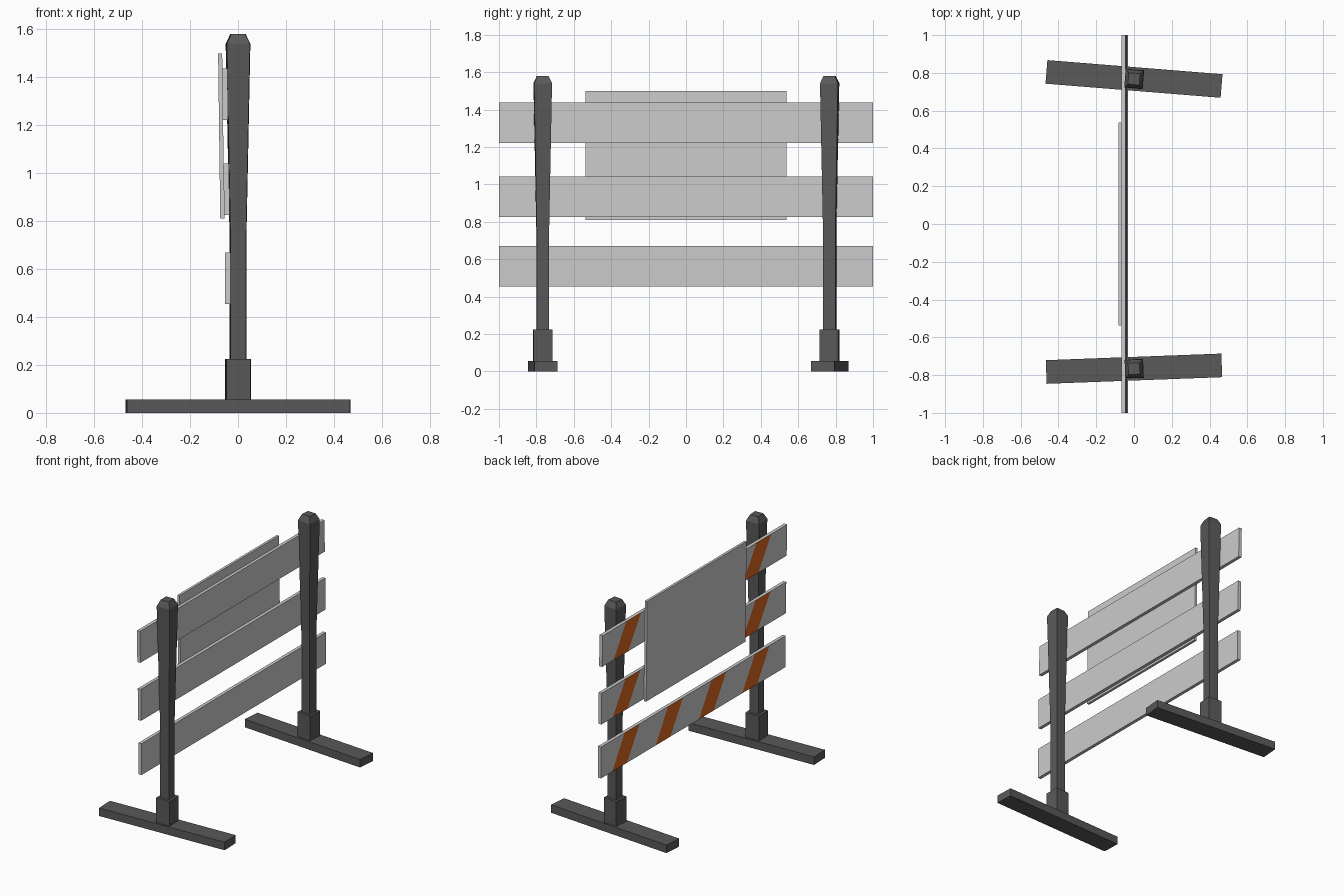
import bpy, bmesh, math
from mathutils import Vector, Matrix

if "Cube" in bpy.data.objects:
    bpy.data.objects.remove(bpy.data.objects["Cube"])


def material(name, rgb):
    m = bpy.data.materials.new(name)
    m.diffuse_color = (*rgb, 1)
    m.use_nodes = True
    m.node_tree.nodes["Principled BSDF"].inputs["Base Color"].default_value = m.diffuse_color
    return m


DARK = material("dark_grey", (0.10, 0.10, 0.10))
LIGHT = material("light_grey", (0.60, 0.60, 0.60))
ORANGE = material("stripe_orange", (0.70, 0.13, 0.012))


def finish(bm, name, mats, loc=(0, 0, 0), rot=(0, 0, 0)):
    bmesh.ops.recalc_face_normals(bm, faces=bm.faces)
    me = bpy.data.meshes.new(name)
    bm.to_mesh(me)
    bm.free()
    for m in mats:
        me.materials.append(m)
    ob = bpy.data.objects.new(name, me)
    ob.location, ob.rotation_euler = loc, rot
    bpy.context.collection.objects.link(ob)
    return ob


def box(size):
    bm = bmesh.new()
    bmesh.ops.create_cube(bm, size=1, matrix=Matrix.Diagonal((*size, 1)))
    return bm


def square_loft(sections):
    """Square column through (height, half width) sections."""
    bm = bmesh.new()
    rings = [[bm.verts.new((sx * h, sy * h, z))
              for sx, sy in ((-1, -1), (1, -1), (1, 1), (-1, 1))]
             for z, h in sections]
    for a, b in zip(rings, rings[1:]):
        for i in range(4):
            j = (i + 1) % 4
            bm.faces.new((a[i], a[j], b[j], b[i]))
    bm.faces.new(rings[0][::-1])
    bm.faces.new(rings[-1])
    return bm


# Two stands, each slightly turned: foot, socket and flared post
for side, y, deg in (("front", -0.766, 2.15), ("back", 0.768, -4.6)):
    rot = (0, 0, math.radians(deg))
    finish(box((0.93, 0.125, 0.055)), side + "_foot", [DARK], (0, y, 0.0275), rot)
    finish(box((0.10, 0.10, 0.17)), side + "_socket", [DARK], (0, y, 0.14), rot)
    finish(square_loft([(0.20, 0.033), (0.75, 0.033), (1.54, 0.048), (1.58, 0.030)]),
           side + "_post", [DARK], (0, y, 0), rot)

# Planks with slanted stripes cut into the outer (-x) face
SLANT = 0.135 / 0.215
WIDTH = 0.16
STARTS = [0.81 - 0.47 * i for i in range(4)]   # upper stripe edge at mid height


def plank(name, x, z, tilt):
    bm = box((0.023, 2.0, 0.215))
    for s in STARTS:
        for c in (s, s - WIDTH):
            bmesh.ops.bisect_plane(bm, geom=bm.verts[:] + bm.edges[:] + bm.faces[:],
                                   plane_co=Vector((0, c, 0)),
                                   plane_no=Vector((0, 1, SLANT)))
    bm.normal_update()
    for f in bm.faces:
        c = f.calc_center_median()
        u = c.y + SLANT * c.z
        if f.normal.x < -0.5 and any(s - WIDTH < u < s for s in STARTS):
            f.material_index = 1
    finish(bm, name, [LIGHT, ORANGE], (x, 0, z), (0, tilt, 0))


plank("bottom_plank", -0.0435, 0.562, 0)
plank("middle_plank", -0.048, 0.933, -0.012)
plank("top_plank", -0.054, 1.329, -0.015)

# Sign panel fixed over the two upper planks
finish(box((0.017, 1.077, 0.69)), "sign_panel", [LIGHT], (-0.070, 0, 1.155), (0, -0.013, 0))
